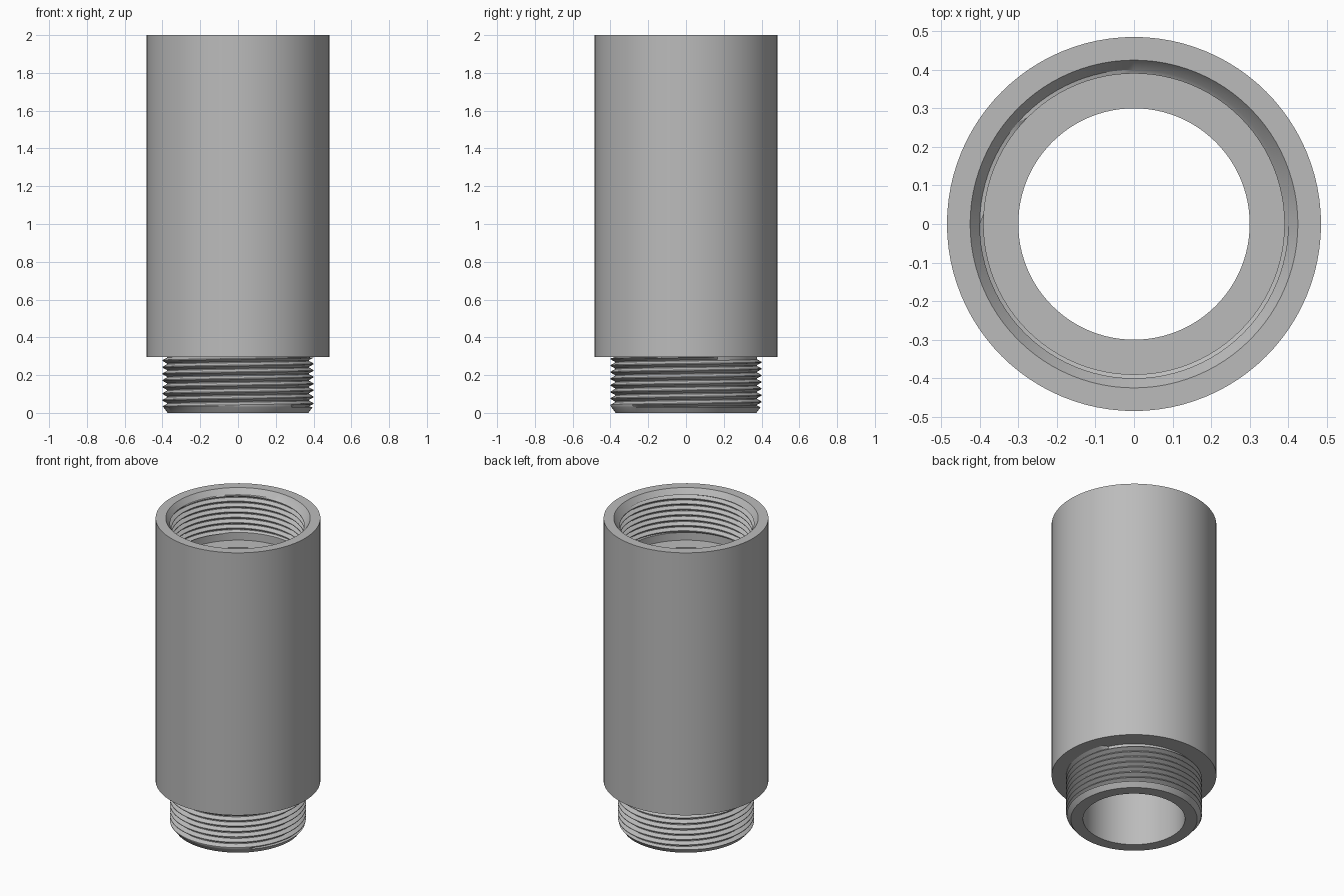
import bpy, bmesh, math

if "Cube" in bpy.data.objects:
    bpy.data.objects.remove(bpy.data.objects["Cube"], do_unlink=True)

SIDES = 96
PITCH = 0.035
# One tooth as (fraction of pitch, fraction of depth)
TOOTH = [(0.0, 0), (0.12, 0), (0.5, 1), (0.62, 1)]


def thread(turn, low, high, root, crest, low_r, high_r):
    """Radius and height of helical thread points along one angular column."""
    points = []
    for k in range(-2, math.ceil((high - low) / PITCH) + 1):
        for step, depth in TOOTH:
            z = low + PITCH * (k + step + turn)
            if z <= low + 1e-5:
                points.append((low_r, low))
            elif z >= high - 1e-5:
                points.append((high_r, high))
            else:
                points.append((root + (crest - root) * depth, z))
    return points


def column(turn):
    """Closed cross-section of the tube wall at one angle."""
    male = thread(turn, 0.03, 0.295, 0.376, 0.40, 0.395, 0.376)
    female = thread(turn, 1.72, 1.965, 0.412, 0.39, 0.40, 0.40)
    return ([(0.30, 0.0), (0.372, 0.0)] + male
            + [(0.485, 0.295), (0.485, 2.0), (0.425, 2.0)]
            + female[::-1] + [(0.40, 1.67), (0.30, 1.67)])


# Threaded tube swept around the axis
bm = bmesh.new()
columns = []
for i in range(SIDES + 1):
    a = math.tau * i / SIDES
    columns.append([bm.verts.new((r * math.cos(a), r * math.sin(a), z))
                    for r, z in column(i / SIDES)])
for left, right in zip(columns, columns[1:]):
    count = len(left)
    for j in range(count):
        n = (j + 1) % count
        bm.faces.new((left[j], right[j], right[n], left[n]))
bmesh.ops.remove_doubles(bm, verts=bm.verts[:], dist=1e-5)
bmesh.ops.dissolve_degenerate(bm, edges=bm.edges[:], dist=1e-5)
bmesh.ops.recalc_face_normals(bm, faces=bm.faces[:])

mesh = bpy.data.meshes.new("threaded_tube")
bm.to_mesh(mesh)
bm.free()
tube = bpy.data.objects.new("threaded_tube", mesh)
bpy.context.collection.objects.link(tube)

# Plain grey metal
grey = bpy.data.materials.new("grey_metal")
grey.use_nodes = True
colour = (0.50, 0.50, 0.50, 1)
grey.diffuse_color = colour
grey.node_tree.nodes["Principled BSDF"].inputs["Base Color"].default_value = colour
mesh.materials.append(grey)

# Smooth walls with crisp thread edges
bpy.ops.object.select_all(action="DESELECT")
tube.select_set(True)
bpy.context.view_layer.objects.active = tube
bpy.ops.object.shade_smooth_by_angle(angle=math.radians(30))
